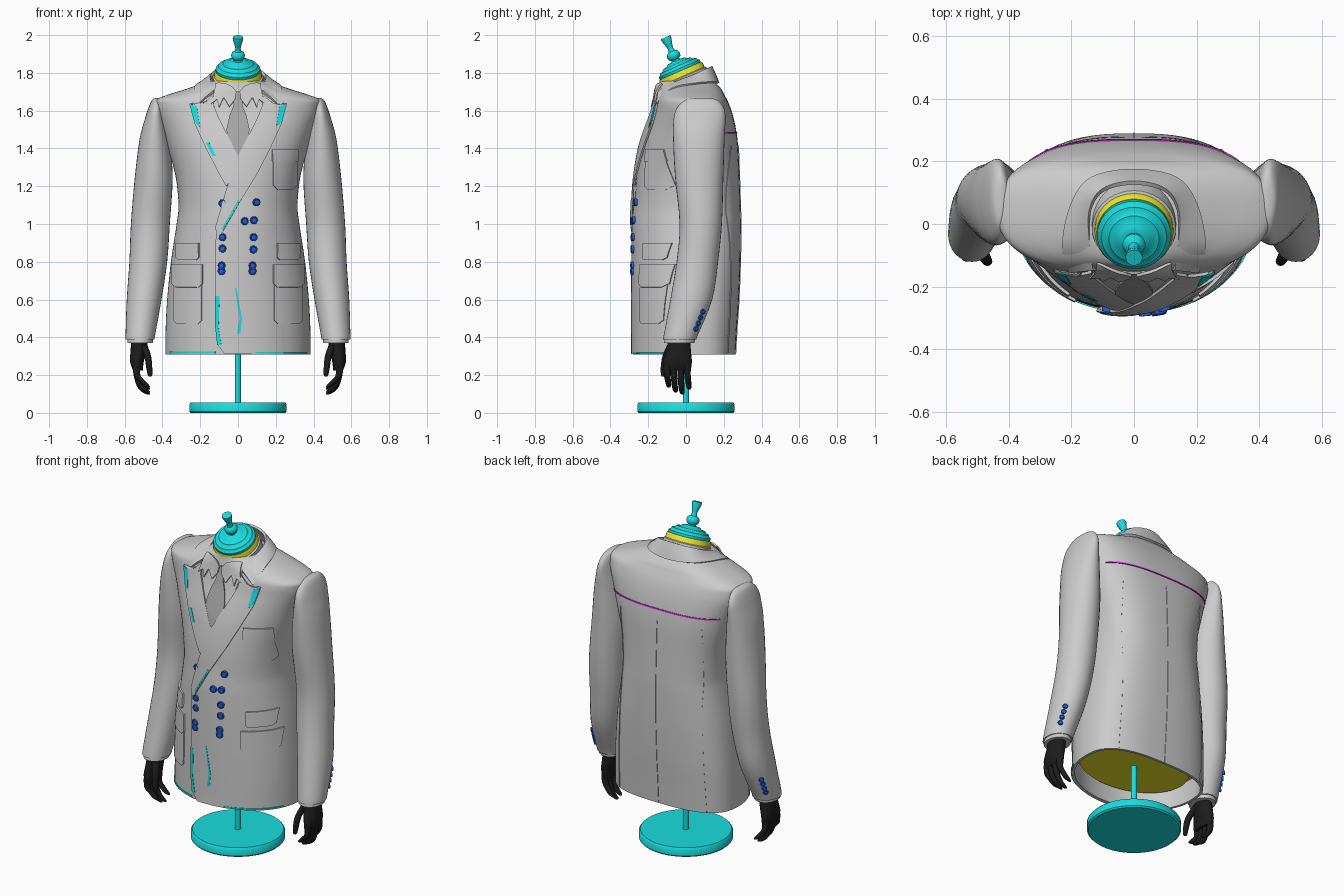
import bpy, bmesh, math
from mathutils import Vector, Matrix

if "Cube" in bpy.data.objects:
    bpy.data.objects.remove(bpy.data.objects["Cube"])

COL = dict(teal=(.01, .72, .74), yellow=(.85, .8, .02), blue=(.02, .12, .75), magenta=(.65, .02, .65),
           black=(.012, .012, .012), tie=(.38, .38, .38), shirt=(.75, .75, .75))
MATS = {}


def finish(name, verts, faces, col=None, thick=0, matrix=None, angle=40):
    me = bpy.data.meshes.new(name)
    me.from_pydata([tuple(v) for v in verts], [], faces)
    ob = bpy.data.objects.new(name, me)
    bpy.context.collection.objects.link(ob)
    if col:
        if col not in MATS:
            MATS[col] = bpy.data.materials.new(col)
            MATS[col].diffuse_color = (*COL[col], 1)
        me.materials.append(MATS[col])
    bpy.ops.object.select_all(action='DESELECT')
    ob.select_set(True)
    bpy.context.view_layer.objects.active = ob
    if thick:
        m = ob.modifiers.new("thickness", 'SOLIDIFY')
        m.thickness, m.offset = thick, 0
        bpy.ops.object.modifier_apply(modifier=m.name)
    bm = bmesh.new()
    bm.from_mesh(me)
    bmesh.ops.recalc_face_normals(bm, faces=bm.faces)
    bm.to_mesh(me)
    bm.free()
    if matrix:
        me.transform(matrix)
    bpy.ops.object.shade_smooth_by_angle(angle=math.radians(angle))
    return ob


def smooth(rows, k=4):
    """Catmull-Rom through rows of numbers"""
    out = []
    for i in range(len(rows) - 1):
        p0, p1, p2, p3 = (rows[max(0, min(len(rows) - 1, j))] for j in (i - 1, i, i + 1, i + 2))
        for s in range(k):
            t = s / k
            out.append([.5 * (2 * b + (c - a) * t + (2 * a - 5 * b + 4 * c - d) * t * t
                              + (3 * b - a - 3 * c + d) * t ** 3) for a, b, c, d in zip(p0, p1, p2, p3)])
    return out + [list(rows[-1])]


def pad(r):
    """z, cx, cy, rx, ry -> z, cx, cy, rx, front ry, back ry, front n, back n"""
    return list(r) if len(r) == 8 else [*r, r[4], 2, 2]


def loft(name, rows, col=None, seg=32, mirror=1, matrix=None, angle=40):
    verts, faces = [], []
    for r in map(pad, rows):
        z, cx, cy, rx, rf, rb, nf, nb = r
        for i in range(seg):
            a = 2 * math.pi * i / seg
            c, s = math.cos(a), math.sin(a)
            n, ry = (nf, rf) if s < 0 else (nb, rb)
            x = rx * math.copysign(abs(c) ** (2 / n), c)
            y = ry * math.copysign(abs(s) ** (2 / n), s)
            verts.append((mirror * (cx + x), cy + y, z))
    for j in range(len(rows) - 1):
        for i in range(seg):
            k = (i + 1) % seg
            faces.append((j * seg + i, j * seg + k, (j + 1) * seg + k, (j + 1) * seg + i))
    faces += [tuple(range(seg)), tuple(range((len(rows) - 1) * seg, len(rows) * seg))]
    return finish(name, verts, faces, col, 0, matrix, angle)


def sheet(name, grid, col=None, thick=.01):
    w = len(grid[0])
    faces = [(j * w + i, j * w + i + 1, (j + 1) * w + i + 1, (j + 1) * w + i)
             for j in range(len(grid) - 1) for i in range(w - 1)]
    return finish(name, [p for r in grid for p in r], faces, col, thick)


def at(rows, z):
    for a, b in zip(rows, rows[1:]):
        if z <= b[0]:
            t = max(0, (z - a[0]) / (b[0] - a[0]))
            return [p + (q - p) * t for p, q in zip(a, b)]
    return rows[-1]


# jacket body: z, half width, front y, back y, front squareness
YC = .04
BODY = smooth([(z, 0, YC, rx, YC - f, b - YC, n, 2.8) for z, rx, f, b, n in [
    (.31, .385, -.28, .262, 2.1), (.45, .383, -.28, .27, 2.1), (.6, .375, -.28, .28, 2.1),
    (.8, .355, -.28, .288, 2.1), (1, .325, -.278, .29, 2.1), (1.1, .315, -.273, .288, 2.1),
    (1.25, .33, -.262, .283, 2.1), (1.4, .37, -.237, .277, 2.1), (1.5, .4, -.208, .265, 2.15),
    (1.58, .428, -.18, .247, 2.25), (1.63, .436, -.165, .23, 2.4), (1.66, .43, -.157, .216, 2.4),
    (1.685, .37, -.152, .203, 2.3), (1.71, .29, -.148, .19, 2.2), (1.74, .2, -.142, .165, 2.1),
    (1.757, .145, -.14, .145, 2)]])
lining = [[z, 0, YC, r[3] - .015, r[4] - .015, r[5] - .015, 2.1, 2.8] for z in (.44, .31) for r in [at(BODY, z)]]
loft("jacket_body", lining + BODY, seg=72)


def surf(x, z, off=0, side=-1):
    """point and normal on the front (-1) or back (1) of the jacket"""
    _, _, cy, rx, rf, rb, nf, nb = at(BODY, z)
    n, ry = (nf, rf) if side < 0 else (nb, rb)
    u = min(.995, abs(x) / rx)
    d = (1 - u ** n) ** (1 / n)
    nor = Vector((math.copysign(u ** (n - 1) / rx, x), side * d ** (n - 1) / ry, 0)).normalized()
    return Vector((x, cy + side * ry * d, z)) + nor * off, nor


def strip(name, A, B, offA, offB=None, side=-1, col=None, thick=.01, sub=5, cols=8, mirror=1, fade=False):
    """cloth lying on the jacket between two edge lines of (x, z)"""
    offB = offA if offB is None else offB
    grid = []
    for i in range(len(A) - 1):
        for s in range(sub + (i == len(A) - 2)):
            t = s / sub
            a, b = Vector(A[i]).lerp(A[i + 1], t), Vector(B[i]).lerp(B[i + 1], t)
            oa = offB + (offA - offB) * t if fade and i == 0 else offA
            grid.append([surf(mirror * p.x, p.y, oa + (offB - oa) * c / cols, side)[0]
                         for c in range(cols + 1) for p in [a.lerp(b, c / cols)]])
    return sheet(name, grid, col, thick)


def patch(name, x0, x1, z0, z1, off, mirror, r=.02):
    strip(name, [(x0, z1), (x0, z0 + r), (x0 + r, z0)], [(x1, z1), (x1, z0 + r), (x1 - r, z0)],
          off, mirror=mirror, sub=3)


# stand
loft("stand_base", [(0, 0, 0, .25, .25), (.008, 0, 0, .258, .258), (.045, 0, 0, .258, .258),
                    (.055, 0, 0, .25, .25)], "teal", 64)
loft("stand_pole", [(.05, 0, 0, .017, .017), (.42, 0, 0, .017, .017)], "teal", 20)
loft("dummy_torso", [(.40, 0, .0, .335, .245), (.43, 0, .0, .345, .25)], "yellow", 64)

# neck block, tilted forward
TILT = Matrix.Translation((0, -.03, 1.81)) @ Matrix.Rotation(math.radians(23.6), 4, 'X')


def turned(name, prof, col, seg=40):
    loft(name, [(t, 0, 0, r, r) for t, r in prof], col, seg, matrix=TILT)


turned("dummy_neck", [(-.16, .126), (-.01, .126), (0, .12)], "yellow")
turned("shirt_neckband", [(-.16, .137), (-.035, .134), (-.03, .128)], "shirt")
turned("neck_cap", [(-.01, .112), (0, .118), (.014, .118), (.02, .108), (.03, .104), (.034, .088), (.044, .08),
                    (.048, .058), (.056, .05), (.06, .03)], "teal")
turned("neck_finial", [(.05, .03), (.066, .022), (.075, .033), (.09, .037), (.105, .032), (.114, .018), (.13, .014),
                       (.145, .017), (.185, .028), (.195, .027)], "teal", 24)

# shirt collar wings, tie
WING = [((.008, 1.70), (.015, 1.66)), ((.03, 1.728), (.045, 1.62)), ((.06, 1.742), (.075, 1.67)),
        ((.08, 1.745), (.1, 1.615)), ((.095, 1.745), (.11, 1.66)), ((.11, 1.742), (.142, 1.635))]
for s in (1, -1):
    strip("shirt_collar_wing", [w[0] for w in WING], [w[1] for w in WING], .015, col="shirt", mirror=s, sub=3)
strip("shirt_front", [(-.13, 1.69), (-.1, 1.56), (-.02, 1.36)], [(.13, 1.69), (.1, 1.56), (.02, 1.36)],
      .002, col="shirt", thick=.004)
TIE = [(.022, 1.70), (.028, 1.66), (.022, 1.63), (.045, 1.57), (.06, 1.5), (.055, 1.45), (.02, 1.36)]
strip("tie", [(-x, z) for x, z in TIE], TIE, .007, col="tie")

# front overlap and lapels
strip("front_overlap", [(-.06, 1.18), (-.11, 1.0), (-.115, .9), (-.115, .45), (-.105, .36), (-.07, .312)],
      [(.2, 1.18), (.25, 1.0), (.3, .9), (.3, .45), (.3, .36), (.3, .312)], .009, -.007, cols=16, fade=True)
IN = [(.135, 1.68), (.125, 1.62), (.1, 1.56), (.05, 1.46), (0, 1.36), (-.06, 1.18), (-.115, .98)]
OUT = [(.2, 1.622), (.255, 1.638), (.225, 1.53), (.165, 1.4), (.1, 1.27), (0, 1.1), (-.1, .92)]
strip("lapel_over", IN, OUT, .014, .014)
strip("lapel_under", IN[:5] + [(-.02, 1.3)], OUT[:5] + [(.06, 1.2)], .008, .01, mirror=-1)

# teal lining edges showing through
for s, o in ((1, .019), (-1, .014)):
    strip("lapel_peak_lining", [(.215, 1.622), (.197, 1.51)], [(.252, 1.634), (.226, 1.54)], o,
          mirror=s, col="teal", thick=.006)
strip("lapel_edge_lining", [(-.165, 1.43), (-.13, 1.36)], [(-.148, 1.43), (-.113, 1.36)], .014, col="teal", thick=.006)
strip("lapel_roll_lining", [(0, 1.125), (-.085, .97)], [(.008, 1.125), (-.075, .97)], .018, col="teal", thick=.006)
strip("front_edge_lining", [(-.117, .62), (-.117, .45), (-.107, .36)], [(-.095, .62), (-.1, .45), (-.085, .36)],
      .012, col="teal", thick=.006)
strip("front_inner_lining", [(-.015, .66), (.008, .5), (-.005, .42)], [(-.008, .66), (.02, .5), (.012, .42)],
      .008, col="teal", thick=.006)
strip("hem_lining", [(-.36, .325), (-.12, .325)], [(-.36, .314), (-.12, .314)], .001, col="teal", thick=.006, sub=16, cols=1)
strip("hem_lining", [(-.06, .323), (.36, .323)], [(-.06, .314), (.36, .314)], .004, col="teal", thick=.006, sub=24, cols=1)

# jacket collar round the neck: top edge and outer edge
TOP = [(.128, -.145, 1.70), (.141, -.06, 1.745), (.141, .04, 1.785), (.1, .108, 1.82), (0, .132, 1.834)]
LOW = [(.205, -.152, 1.635), (.228, -.07, 1.715), (.2, .06, 1.743), (.135, .145, 1.75), (0, .17, 1.745)]
full = lambda P: smooth(P + [(-x, y, z) for x, y, z in P[-2::-1]], 5)
sheet("jacket_collar", [[Vector(a).lerp(b, c / 5) + Vector((0, 0, .003 * math.sin(math.pi * c / 5)))
                         for c in range(6)] for a, b in zip(full(TOP), full(LOW))], thick=.014)

# pockets
for s in (1, -1):
    patch("hip_pocket", .19, .338, .47, .74, .001, s)
    patch("hip_pocket_flap", .185, .343, .665, .785, .006, s)
    patch("ticket_pocket_flap", .205, .322, .81, .9, .005, s, .012)
patch("chest_pocket", .185, .31, 1.18, 1.35, .001, 1, .025)
patch("chest_pocket_welt", .18, .313, 1.33, 1.395, .005, 1, .004)

# back seams
strip("yoke_seam", [(-.355, 1.486), (0, 1.486), (.355, 1.486)], [(-.355, 1.478), (0, 1.478), (.355, 1.478)], .001,
      side=1, col="magenta", thick=.006, sub=16, cols=1)
for x0, x1 in ((0, 0), (.29, .27), (-.29, -.27)):
    zs = [.315 + .1 * i for i in range(12)]
    xs = [x0 + (x1 - x0) * min(1, i / 6) for i in range(12)]
    strip("back_seam", [(x - .002, z) for x, z in zip(xs, zs)], [(x + .002, z) for x, z in zip(xs, zs)],
          .001, side=1, thick=.005, cols=1)


# buttons
def button(p, nor, r):
    m = Matrix.Translation(p) @ nor.to_track_quat('Z', 'Y').to_matrix().to_4x4()
    loft("button", [(z * r, 0, 0, q * r, q * r) for z, q in
                    ((-.4, .9), (.1, 1), (.4, .92), (.42, .75), (.25, .6), (.25, .2))], "blue", 16, matrix=m)


for x, z in [(.095, 1.115), (.035, 1.015), (.082, 1.02), (-.08, .93), (.08, .93), (-.08, .87), (.08, .865),
             (-.085, .78), (-.085, .75), (.075, .78), (.075, .75), (-.08, 1.11)]:
    button(*surf(x, z, .01), .021)

# sleeves, cuffs and hands: z, centre x, centre y, half width, half depth
SLEEVE = smooth([(.39, .517, -.032, .076, .088), (.41, .517, -.028, .078, .09), (.6, .497, .028, .092, .111),
                 (.8, .475, .06, .1, .11), (1, .464, .078, .103, .112), (1.25, .446, .07, .1, .128),
                 (1.45, .442, .068, .079, .136), (1.56, .438, .072, .054, .137), (1.61, .434, .076, .042, .126),
                 (1.645, .43, .08, .032, .1), (1.662, .427, .082, .022, .07), (1.668, .425, .082, .006, .03)])
for s in (1, -1):
    loft("sleeve", SLEEVE, mirror=s)
    loft("shirt_cuff", [(.37, .518, -.036, .068, .08), (.43, .517, -.028, .07, .082)], "shirt", mirror=s)
    for z in (.445, .475, .505, .535):
        _, cx, cy, rx, ry = at(SLEEVE, z)
        button(Vector((s * (cx + rx * .7), cy + ry * .74, z)), Vector((s * .7, .72, 0)), .015)
    loft("palm", smooth([(.40, .518, -.035, .045, .055), (.33, .527, -.04, .042, .066),
                         (.27, .535, -.045, .036, .076), (.225, .53, -.045, .026, .07)]), "black", 20, s)
    for i, tip in enumerate((.135, .108, .098, .125)):
        y = -.1 + .036 * i
        loft("finger", smooth([(.25, .537, y, .02, .018), (.2, .535, y, .018, .017), (tip + .04, .515, y + .004, .019, .016),
                               (tip + .01, .487, y + .008, .018, .013), (tip, .475, y + .01, .008, .006)], 3),
             "black", 12, s)
    loft("thumb", smooth([(.36, .5, -.07, .02, .03), (.3, .478, -.105, .018, .02), (.24, .47, -.118, .016, .016),
                          (.2, .466, -.12, .012, .012), (.192, .466, -.12, .005, .005)], 3), "black", 12, s)

for m in bpy.data.materials:
    if m.users and not m.is_grease_pencil:
        m.use_nodes = True
        m.node_tree.nodes["Principled BSDF"].inputs["Base Color"].default_value = m.diffuse_color
